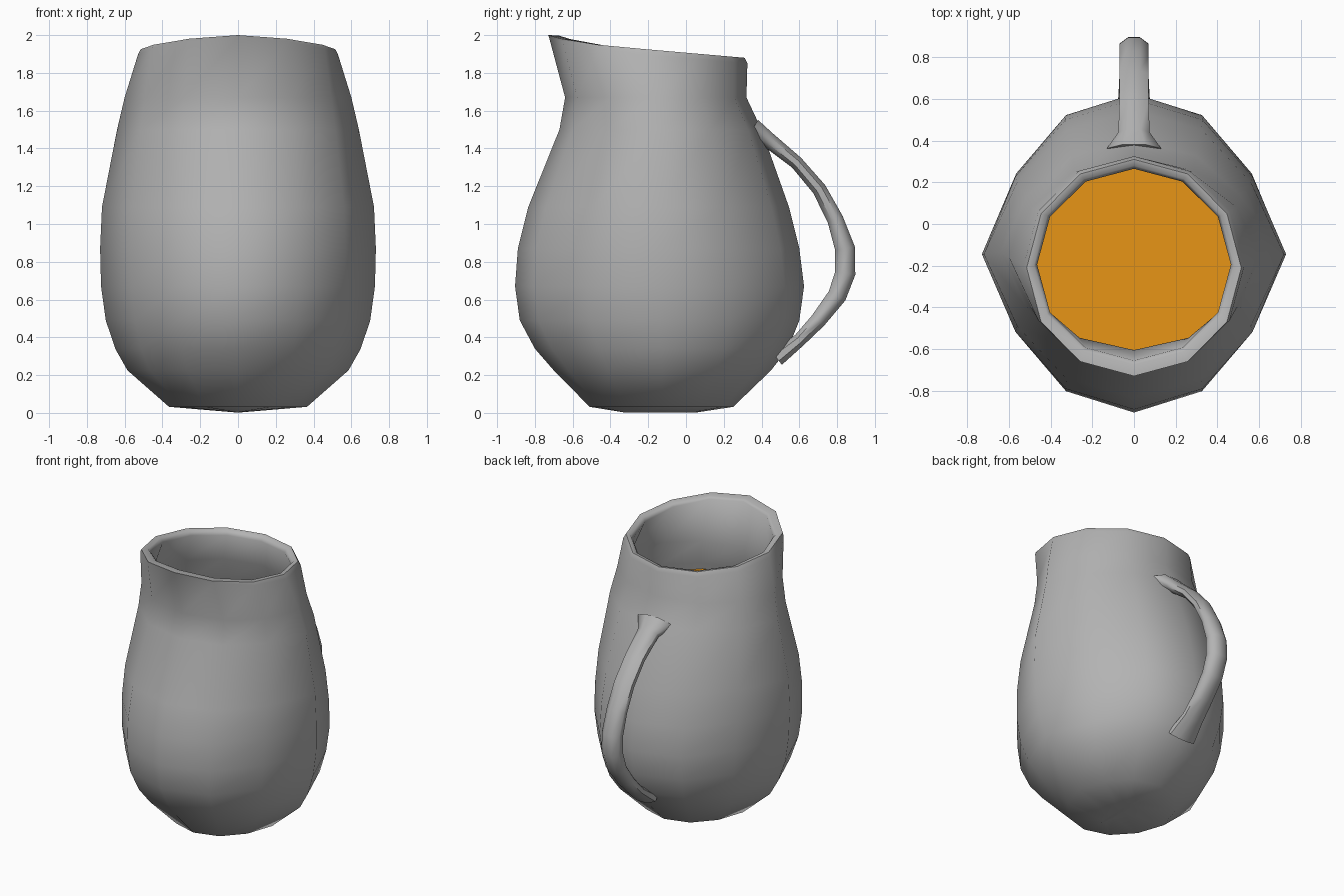
import bpy, bmesh
from math import sin, cos, pi, radians
from mathutils import Vector

cube = bpy.data.objects.get("Cube")
if cube:
    bpy.data.objects.remove(cube, do_unlink=True)

SIDES = 12


def material(name, colour):
    m = bpy.data.materials.new(name)
    m.use_nodes = True
    m.diffuse_color = colour
    bsdf = next(n for n in m.node_tree.nodes if n.type == 'BSDF_PRINCIPLED')
    bsdf.inputs["Base Color"].default_value = colour
    bsdf.inputs["Roughness"].default_value = 0.5
    return m


def ring(front, back, half_width, height, squeeze):
    """Ring of points; diagonals are pulled in by squeeze, height is a function."""
    mid, depth = (front + back) / 2, (back - front) / 2
    points = []
    for i in range(SIDES):
        a = 2 * pi * i / SIDES
        s, c = sin(a), cos(a)
        k = 1 if i % 3 == 0 else squeeze
        points.append(Vector((half_width * s * k, mid - depth * c, height(c))))
    return points


def loft(name, rings, mat, caps=True, angle=60):
    """Skin a list of rings, optionally closing both ends."""
    bm = bmesh.new()
    loops = [[bm.verts.new(p) for p in r] for r in rings]
    for a, b in zip(loops, loops[1:]):
        n = len(a)
        for i in range(n):
            j = (i + 1) % n
            bm.faces.new((a[i], a[j], b[j], b[i]))
    if caps:
        bm.faces.new(loops[0][::-1])
        bm.faces.new(loops[-1])
    bmesh.ops.recalc_face_normals(bm, faces=bm.faces)
    mesh = bpy.data.meshes.new(name)
    bm.to_mesh(mesh)
    bm.free()
    mesh.materials.append(mat)
    obj = bpy.data.objects.new(name, mesh)
    bpy.context.collection.objects.link(obj)
    bpy.ops.object.select_all(action='DESELECT')
    obj.select_set(True)
    bpy.context.view_layer.objects.active = obj
    bpy.ops.object.shade_smooth_by_angle(angle=radians(angle))
    return obj


def flat(z):
    return lambda c: z


def lip(drop):
    """Rim height: falls to the back and rises to the pouring lip."""
    return lambda c: 1.925 + 0.045 * c + 0.03 * max(0, c) ** 4 - drop * (1 - 0.6 * max(0, c))


clay = material("grey clay", (0.45, 0.45, 0.45, 1))
juice = material("orange liquid", (0.8, 0.3, 0.008, 1))

# Jug wall profile: front y, back y, half width, height, squeeze
profile = [
    (-0.33, 0.06, 0.02, 0.003, 1),
    (-0.51, 0.25, 0.365, 0.032, 0.95),
    (-0.70, 0.45, 0.585, 0.225, 0.92),
    (-0.80, 0.54, 0.65, 0.34, 0.91),
    (-0.88, 0.60, 0.70, 0.49, 0.90),
    (-0.905, 0.625, 0.725, 0.67, 0.90),
    (-0.89, 0.60, 0.73, 0.87, 0.90),
    (-0.835, 0.545, 0.72, 1.09, 0.90),
    (-0.67, 0.40, 0.64, 1.50, 0.93),
    (-0.64, 0.32, 0.60, 1.67, 0.95),
]
outer = [ring(f, b, w, flat(z), q) for f, b, w, z, q in profile]

# Rounded rim, then the same profile inset for the inside
rim = [ring(-0.725, 0.325, 0.53, lip(0.03), 1),
       ring(-0.73, 0.31, 0.515, lip(0), 1),
       ring(-0.675, 0.28, 0.48, lip(0.005), 1),
       ring(-0.655, 0.265, 0.465, lip(0.035), 1)]
wall = 0.05
inner = [ring(f + wall * 0.7, b - wall, w - wall, flat(max(z, 0.08)), q)
         for f, b, w, z, q in reversed(profile[1:])]
loft("jug_body", outer + rim + inner, clay)

# Liquid surface, tucked just into the wall
level = 1.45
bm_rings = [ring(-0.66, 0.385, 0.62, flat(level - 0.008), 0.93),
            ring(-0.66, 0.385, 0.62, flat(level), 0.93)]
loft("liquid", bm_rings, juice, angle=30)

# Handle: path y, path z, half thickness, half width
path = [
    (0.35, 1.50, 0.06, 0.13), (0.43, 1.45, 0.042, 0.075),
    (0.585, 1.325, 0.035, 0.07), (0.705, 1.185, 0.038, 0.07),
    (0.79, 1.025, 0.043, 0.07), (0.842, 0.87, 0.053, 0.07),
    (0.843, 0.74, 0.054, 0.07), (0.80, 0.62, 0.05, 0.07),
    (0.70, 0.49, 0.042, 0.07), (0.60, 0.385, 0.035, 0.075),
    (0.48, 0.29, 0.045, 0.10),
]
sections = []
for i, (y, z, thick, wide) in enumerate(path):
    before, after = path[max(i - 1, 0)], path[min(i + 1, len(path) - 1)]
    along = Vector((0, after[0] - before[0], after[1] - before[1])).normalized()
    out = along.cross(Vector((1, 0, 0)))
    section = []
    for k in range(8):
        a = 2 * pi * (k + 0.5) / 8
        grow = 1 / cos(pi / 8)
        section.append(Vector((wide * grow * cos(a), y, z)) + out * thick * grow * sin(a))
    sections.append(section)
loft("handle", sections, clay)
